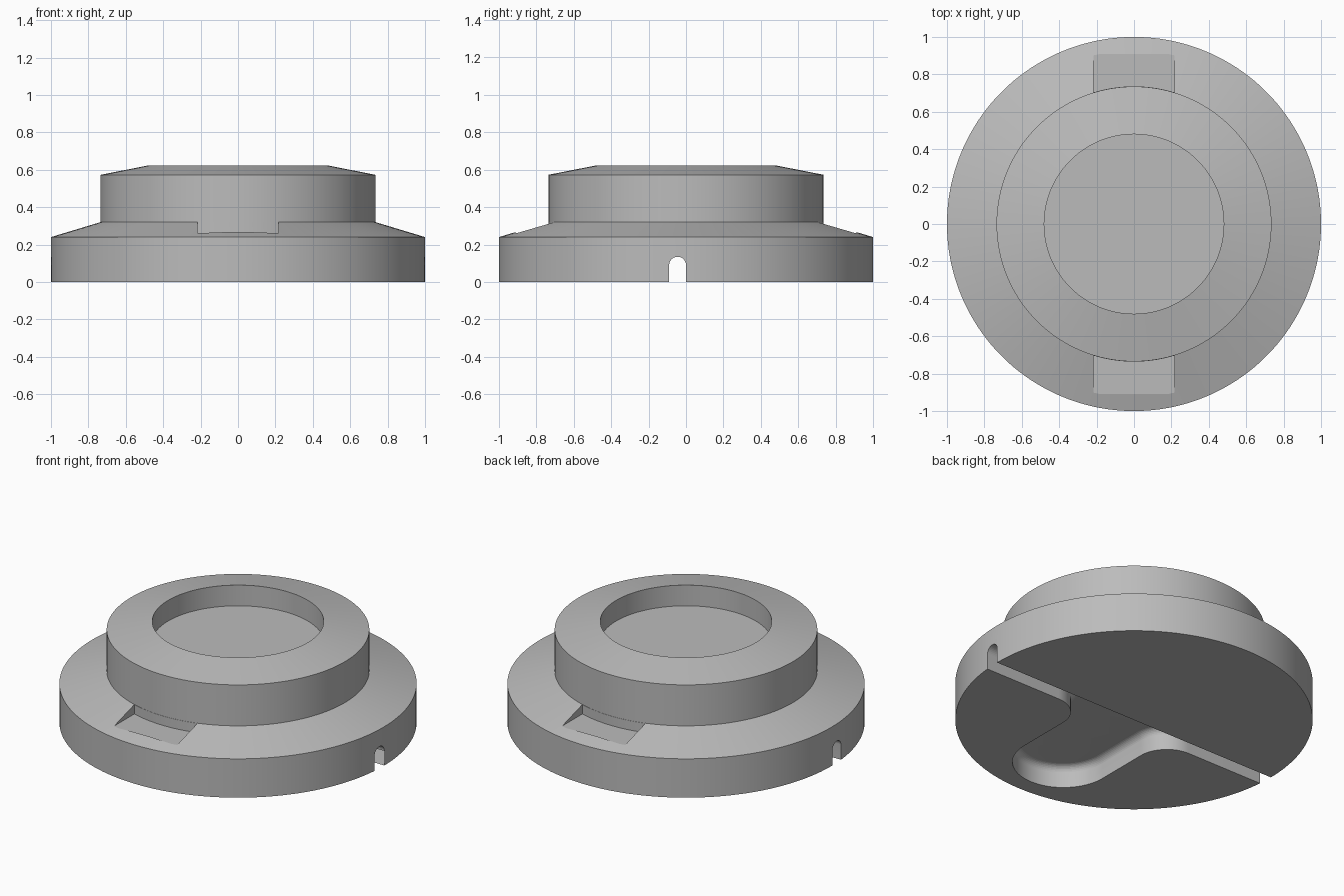
import bpy, bmesh, math

cube = bpy.data.objects.get("Cube")
if cube:
    bpy.data.objects.remove(cube, do_unlink=True)

grey = bpy.data.materials.new("plain grey")
grey.use_nodes = True
grey.diffuse_color = (0.5, 0.5, 0.5, 1)
grey.node_tree.nodes["Principled BSDF"].inputs["Base Color"].default_value = (0.5, 0.5, 0.5, 1)


def loft(name, rings):
    """Closed solid from stacked rings of equal point count."""
    bm = bmesh.new()
    rows = [[bm.verts.new(p) for p in ring] for ring in rings]
    n = len(rows[0])
    for low, high in zip(rows, rows[1:]):
        for i in range(n):
            j = (i + 1) % n
            bm.faces.new((low[i], low[j], high[j], high[i]))
    bm.faces.new(rows[0][::-1])
    bm.faces.new(rows[-1])
    bmesh.ops.recalc_face_normals(bm, faces=bm.faces)
    mesh = bpy.data.meshes.new(name)
    bm.to_mesh(mesh)
    bm.free()
    mesh.materials.append(grey)
    obj = bpy.data.objects.new(name, mesh)
    bpy.context.collection.objects.link(obj)
    return obj


def arc(cx, cy, r, start, end, steps):
    angles = [math.radians(start + (end - start) * i / steps) for i in range(steps + 1)]
    return [(cx + r * math.cos(a), cy + r * math.sin(a)) for a in angles]


def at_height(points, z):
    return [(x, y, z) for x, y in points]


# Turned body: wide base, sloped shoulder, neck, sloped rim and round pocket
SIDES = 180
profile = [(1, 0), (1, 0.24), (0.735, 0.32), (0.735, 0.573),
           (0.48, 0.623), (0.48, 0.495)]
body = loft("stepped_body", [at_height(arc(0, 0, r, 0, 360, SIDES)[:-1], z)
                             for r, z in profile])

# Shoulder notches, front and back, ending against the neck
cutters = []
half = 0.216
spread = math.degrees(math.asin(half / 0.736))
for side, label in ((-1, "front"), (1, "back")):
    outline = [(-half, side * 0.91)]
    outline += [(x, side * y) for x, y in arc(0, 0, 0.736, 90 + spread, 90 - spread, 24)]
    outline.append((half, side * 0.91))
    cutters.append(loft(label + "_notch_cutter",
                        [at_height(outline, z) for z in (0.262, 0.4)]))


# Underside channel that flares into a round-ended recess, with a rounded roof
def channel(inset):
    r_flare, r_end = 0.19 + inset, 0.285 - inset
    points = [(-1.1, -inset), (1.1, -inset), (1.1, -0.09 + inset)]
    points += arc(0.475, -0.28, r_flare, 90, 180, 20)
    points += arc(0, -0.615, r_end, 0, -180, 40)
    points += arc(-0.475, -0.28, r_flare, 0, 90, 20)
    points.append((-1.1, -0.09 + inset))
    return points


ROUND = 0.0448
rings = [at_height(channel(0), -0.1)]
for i in range(9):
    a = math.pi / 2 * i / 8
    rings.append(at_height(channel(ROUND * (1 - math.cos(a))), 0.09 + ROUND * math.sin(a)))
cutters.append(loft("underside_channel_cutter", rings))

# Cut the recesses and bake the result
for cutter in cutters:
    mod = body.modifiers.new(cutter.name, "BOOLEAN")
    mod.operation = "DIFFERENCE"
    mod.solver = "EXACT"
    mod.object = cutter
bpy.context.view_layer.update()
graph = bpy.context.evaluated_depsgraph_get()
baked = bpy.data.meshes.new_from_object(body.evaluated_get(graph))
body.modifiers.clear()
body.data = baked
for cutter in cutters:
    bpy.data.objects.remove(cutter, do_unlink=True)

# Smooth round walls with crisp edges
bpy.ops.object.select_all(action="DESELECT")
body.select_set(True)
bpy.context.view_layer.objects.active = body
bpy.ops.object.shade_smooth_by_angle(angle=math.radians(10))
